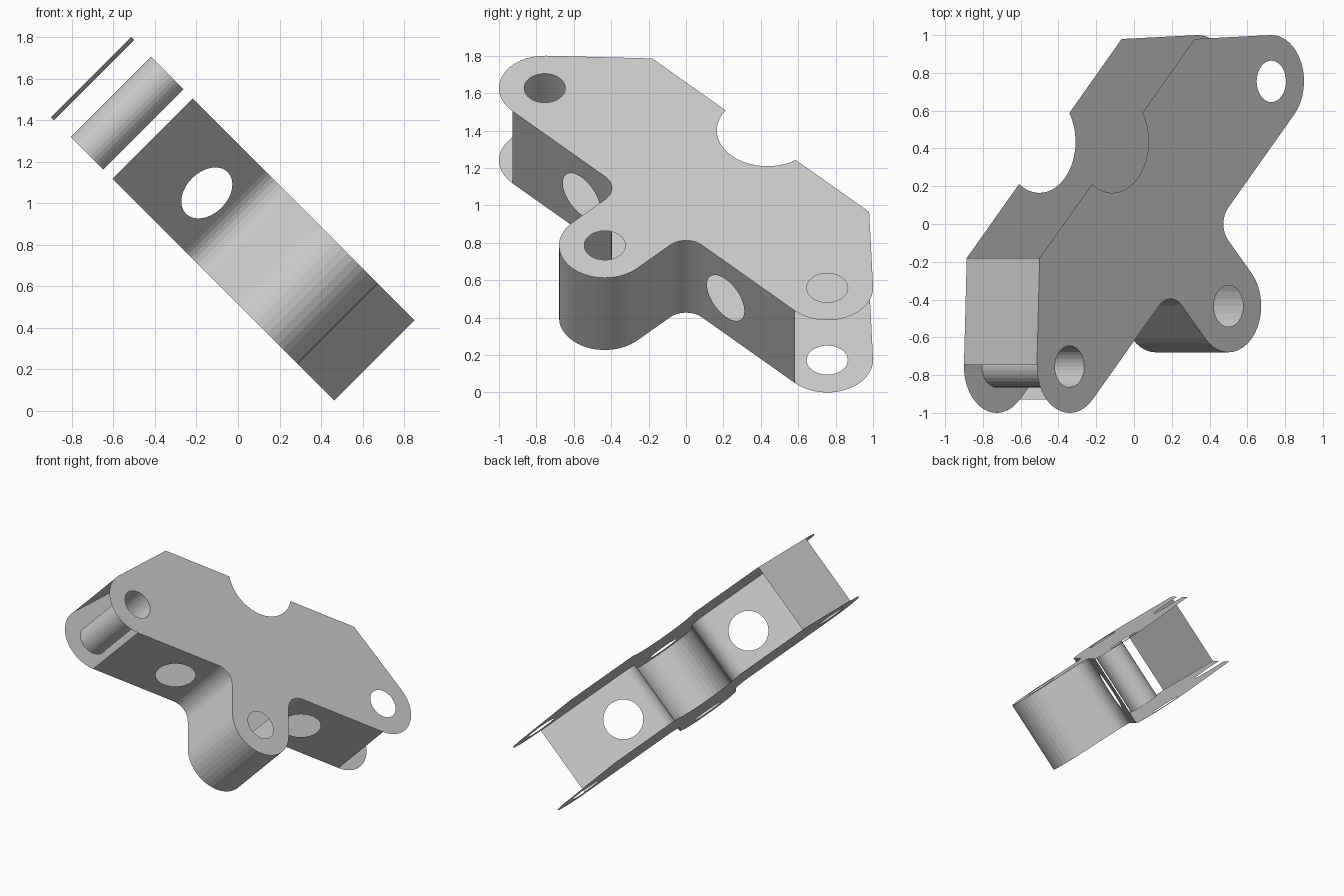
import bpy, bmesh
from math import sin, cos, radians, sqrt
from mathutils import Matrix, Vector

if "Cube" in bpy.data.objects:
    bpy.data.objects.remove(bpy.data.objects["Cube"])

# Bracket frame: p along the arms, q across them, n normal to the side plates
y, w, n = Vector((0, 1, 0)), Vector((-1, 0, 1)) / sqrt(2), Vector((1, 0, 1)) / sqrt(2)
p, q = (y - w) / sqrt(2), (y + w) / sqrt(2)
FRAME = Matrix((p, q, n)).transposed().to_4x4()
FRAME.translation = (0, 0, 0.9)

H = 0.273        # half distance between plates
R = 0.245        # outer end radius
PIN = 0.11       # pin hole radius
ARM = 1.068      # arm pin position
BOSS = -0.614    # boss pin position
F = 0.12         # inner fillet radius


def arc(cx, cy, r, a0, a1, steps):
    return [(cx + r * cos(radians(a0 + (a1 - a0) * i / steps)),
             cy + r * sin(radians(a0 + (a1 - a0) * i / steps))) for i in range(steps + 1)]


def circle(cx, cy, r):
    return arc(cx, cy, r, 0, 360, 32)[:-1]


def finish(name, bm):
    bmesh.ops.transform(bm, matrix=FRAME, verts=bm.verts)
    me = bpy.data.meshes.new(name)
    bm.to_mesh(me)
    bm.free()
    ob = bpy.data.objects.new(name, me)
    bpy.context.collection.objects.link(ob)


def sheet(name, loops, place, normal):
    """Flat sheet: first loop is the outline, the others are holes."""
    bm = bmesh.new()
    for loop in loops:
        vs = [bm.verts.new(place(a, b)) for a, b in loop]
        for i, v in enumerate(vs):
            bm.edges.new((v, vs[i - 1]))
    bmesh.ops.triangle_fill(bm, edges=bm.edges[:], use_beauty=True, normal=normal)
    bmesh.ops.dissolve_limit(bm, angle_limit=0.01, verts=bm.verts[:], edges=bm.edges[:]) \
        if len(loops) == 1 else None
    finish(name, bm)


def strip(name, pts, closed=False):
    """Wall running between the two plates along a p-q path."""
    bm = bmesh.new()
    rows = [[bm.verts.new((a, b, s * H)) for s in (-1, 1)] for a, b in pts]
    if closed:
        rows.append(rows[0])
    for (a, b), (c, d) in zip(rows, rows[1:]):
        bm.faces.new((a, c, d, b))
    finish(name, bm)


def mirrored(pts):
    return [(-a, b) for a, b in reversed(pts)]


# Shared profile pieces, right half
boss_wall = arc(R + F, -R - F, F, 90, 180, 8) + arc(0, BOSS, R, 0, -90, 10)
half = (arc(0, 0.616, 0.271, -90, -10.9, 10) + [(0.82, 0.565)]
        + arc(ARM, 0, R, 47, -90, 16) + boss_wall)
outline = half + mirrored(half)[1:-1]

# Side plates with three pin holes
holes = [circle(-ARM, 0, PIN), circle(ARM, 0, PIN), circle(0, BOSS, PIN)]
for name, s in (("front_plate", 1), ("rear_plate", -1)):
    sheet(name, [outline] + holes, lambda a, b: (a, b, s * H), (0, 0, s))

# Arm webs with lightening holes
for name, s in (("lower_arm_web", 1), ("upper_arm_web", -1)):
    rect = [(R + F, -H), (ARM, -H), (ARM, H), (R + F, H)]
    sheet(name, [rect, circle(0.545, 0, 0.142)], lambda a, b: (s * a, -R, b), (0, -1, 0))

# Curved wall round the middle boss
strip("boss_wall", boss_wall + mirrored(boss_wall)[1:])

# Sloped end wall and pin tube, upper arm only
strip("end_wall", [(-ARM - R * cos(radians(47)), R * sin(radians(47))), (-0.82, 0.565)])
strip("pin_tube", circle(-ARM, 0, PIN), closed=True)
